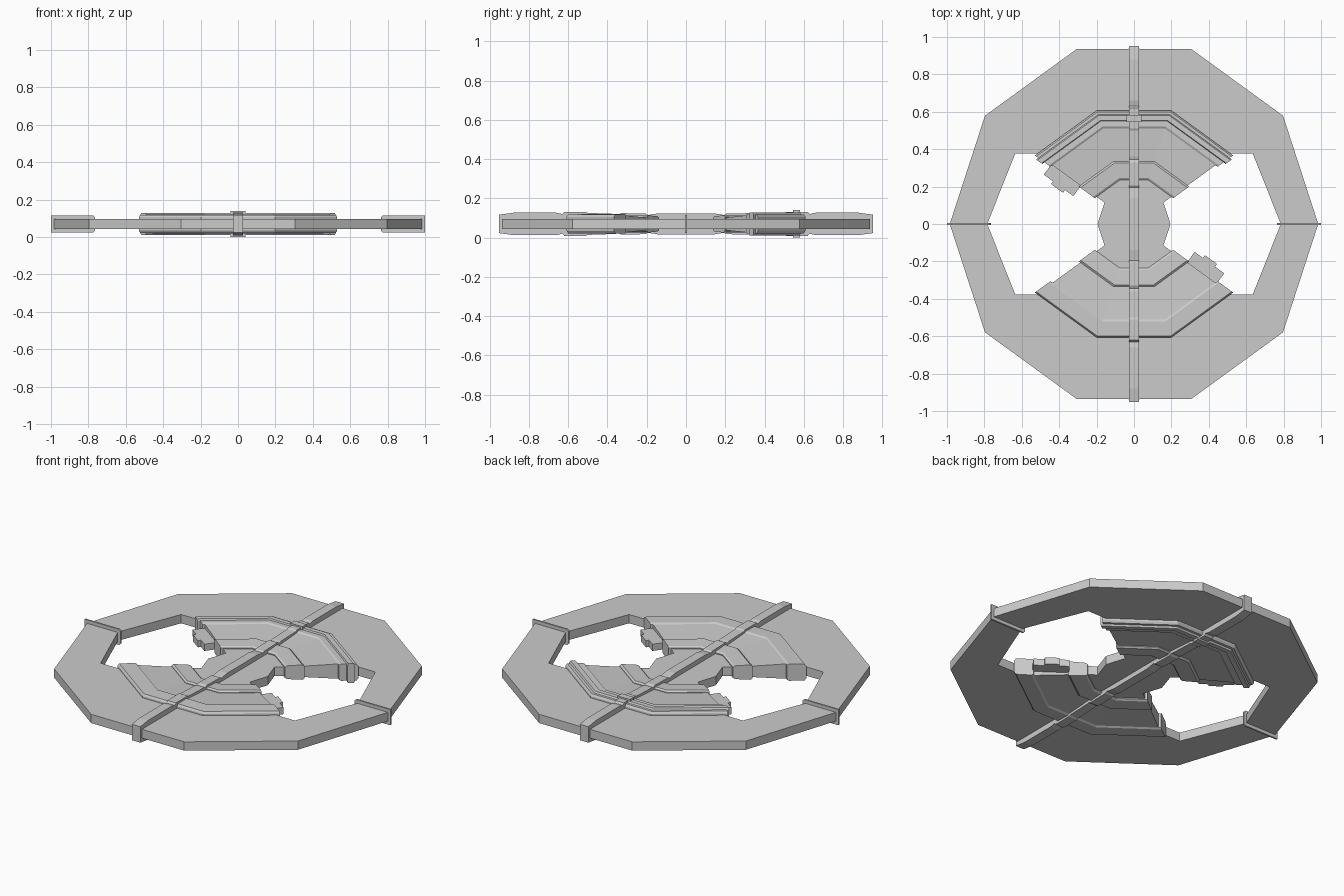
import bpy, bmesh
from math import sin, cos, radians
from mathutils import Vector

if "Cube" in bpy.data.objects:
    bpy.data.objects.remove(bpy.data.objects["Cube"])

ZC = 0.07          # mid height
C18 = cos(radians(18))


def finish(name, bm):
    bmesh.ops.recalc_face_normals(bm, faces=bm.faces)
    me = bpy.data.meshes.new(name)
    bm.to_mesh(me)
    bm.free()
    ob = bpy.data.objects.new(name, me)
    bpy.context.collection.objects.link(ob)
    return ob


def extrude(bm, pts, vec):
    f = bm.faces.new([bm.verts.new(p) for p in pts])
    r = bmesh.ops.extrude_face_region(bm, geom=[f])
    vs = [v for v in r['geom'] if isinstance(v, bmesh.types.BMVert)]
    bmesh.ops.translate(bm, verts=vs, vec=vec)


# Base plate: one quadrant, mirrored in x and y
def polar(r, a):
    return r * cos(radians(a)), r * sin(radians(a))


quad = [(0, 0), polar(.195, 0), polar(.195, 36), (.517, .376), (.635, .376),
        (.785, 0), polar(.985, 0), polar(.985, 36), polar(.985, 72), (0, .937)]
bm = bmesh.new()
extrude(bm, [(x, y, ZC - .026) for x, y in quad], (0, 0, .052))
seam = [f for f in bm.faces if all(abs(v.co.x) < 1e-5 for v in f.verts)
        or all(abs(v.co.y) < 1e-5 for v in f.verts)]
bmesh.ops.delete(bm, geom=seam, context='FACES')
plate = finish("base_plate", bm)
m = plate.modifiers.new("mirror", 'MIRROR')
m.use_axis = (True, True, False)


# Faceted fan bands: section lofted through the decagon corners
def band(name, section, side, over):
    """section: (apothem, half height) from inside out; over: overhang past the spoke edge"""
    bm = bmesh.new()
    prof = [(a, h) for a, h in section] + [(a, -h) for a, h in reversed(section)]
    rings = []
    for ang in (36, 72, 108, 144):
        ring = []
        for a, h in prof:
            x, y = polar(a / C18, ang)
            if ang in (36, 144):
                x += over * cos(radians(36)) * (1 if ang == 36 else -1)
                y -= over * sin(radians(36))
            ring.append(bm.verts.new((x, y * side, ZC + h)))
        rings.append(ring)
    n = len(prof)
    for r0, r1 in zip(rings, rings[1:]):
        for i in range(n):
            j = (i + 1) % n
            bm.faces.new((r0[i], r0[j], r1[j], r1[i]))
    bm.faces.new(rings[0])
    bm.faces.new(rings[-1])
    finish(name, bm)


for side, tag in ((1, "back"), (-1, "front")):
    band("inner_band_" + tag, [(.235, .032), (.245, .039), (.325, .044), (.335, .036)], side, .012)
    band("middle_band_" + tag, [(.33, .032), (.51, .044)], side, .002)
    band("outer_band_" + tag, [(.51, .044), (.52, .050), (.60, .048), (.608, .036)], side, .016)
band("raised_strip_back", [(.548, .046), (.553, .058), (.58, .058), (.587, .046)], 1, .03)

# Long centre rib, running over both faces
half = [(0, .054), (.14, .054), (.195, .045), (.205, .052), (.33, .055), (.345, .047),
        (.36, .051), (.50, .056), (.51, .061), (.62, .061), (.63, .050), (.66, .057),
        (.88, .057), (.952, .047)]
top = [(-y, h) for y, h in reversed(half[1:])] + half
loop = top + [(y, -h) for y, h in reversed(top)]
bm = bmesh.new()
extrude(bm, [(-.028, y, ZC + h) for y, h in loop], (.056, 0, 0))
finish("centre_rib", bm)

# Clasp where the raised strip crosses the rib
bm = bmesh.new()
extrude(bm, [(x, y, 0) for x, y in ((-.04, .545), (.04, .545), (.04, .582), (-.04, .582))],
        (0, 0, .14))
finish("rib_clasp", bm)

# Thin collars around the rim at both sides
for s in (-1, 1):
    bm = bmesh.new()
    prof = [(.765, -.036), (.775, -.046), (1, -.046), (1, .046), (.775, .046), (.765, .036)]
    extrude(bm, [(s * x, -.005, ZC + z) for x, z in prof], (0, .01, 0))
    finish("rim_collar", bm)

# Stepped teeth on two opposite spoke edges
tooth = [(.35, -.02), (.35, .07), (.405, .07), (.405, .088), (.485, .088),
         (.485, .07), (.545, .07), (.545, -.02)]
u = Vector((cos(radians(36)), -sin(radians(36)), 0))
v = Vector((sin(radians(36)), cos(radians(36)), 0))
for s in (-1, 1):
    bm = bmesh.new()
    extrude(bm, [s * (u * a + v * b) + Vector((0, 0, ZC - .02)) for a, b in tooth], (0, 0, .04))
    finish("spoke_tooth", bm)
